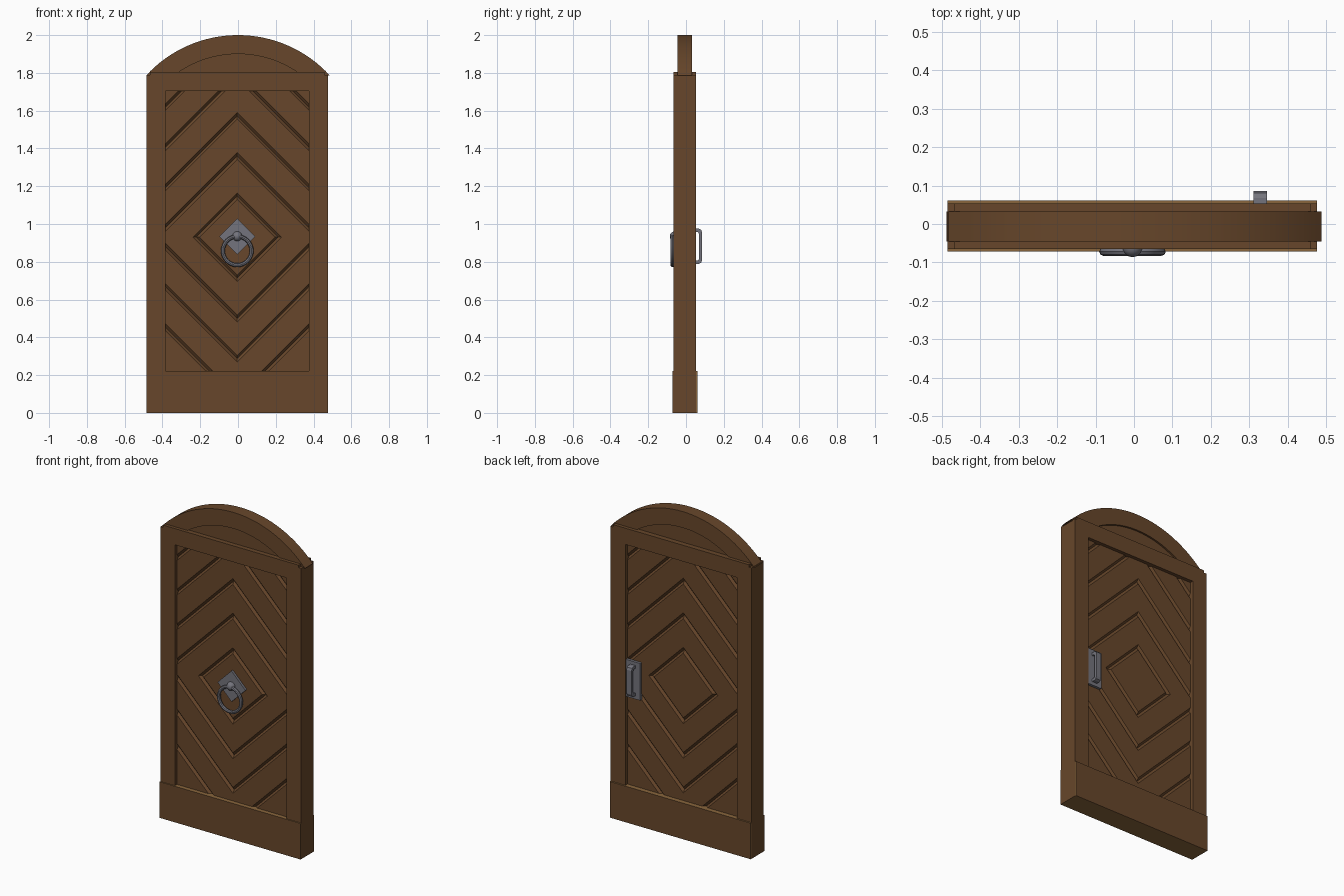
import bpy, bmesh, math
from mathutils import Vector

if "Cube" in bpy.data.objects:
    bpy.data.objects.remove(bpy.data.objects["Cube"])

CX = -0.004                       # door centre line
CZ = 0.93                         # centre of the diamond pattern
X0, X1 = 0.380, 0.480             # panel half width, door half width
Z0, Z1 = 0.222, 1.705             # panel bottom and top


def material(name, rgb):
    m = bpy.data.materials.new(name)
    m.diffuse_color = (*rgb, 1)
    m.use_nodes = True
    m.node_tree.nodes["Principled BSDF"].inputs["Base Color"].default_value = m.diffuse_color
    return m


wood = material("brown wood", (0.136, 0.062, 0.0235))
light_wood = material("light wood", (0.25, 0.13, 0.045))
iron = material("grey iron", (0.175, 0.175, 0.205))


def finish(name, bm, mat):
    bmesh.ops.recalc_face_normals(bm, faces=bm.faces)
    me = bpy.data.meshes.new(name)
    bm.to_mesh(me)
    bm.free()
    me.materials.append(mat)
    ob = bpy.data.objects.new(name, me)
    bpy.context.collection.objects.link(ob)
    return ob


def prism(name, pts, vec, mat):
    """Extrude a closed 3D outline along vec."""
    bm = bmesh.new()
    f = bm.faces.new([bm.verts.new(p) for p in pts])
    r = bmesh.ops.extrude_face_region(bm, geom=[f])
    bmesh.ops.translate(bm, vec=vec, verts=[v for v in r["geom"] if isinstance(v, bmesh.types.BMVert)])
    return finish(name, bm, mat)


def box(name, x, y, z, mat):
    pts = [(x[0], y[0], z[0]), (x[1], y[0], z[0]), (x[1], y[0], z[1]), (x[0], y[0], z[1])]
    return prism(name, pts, (0, y[1] - y[0], 0), mat)


def smooth(ob):
    bpy.ops.object.select_all(action='DESELECT')
    ob.select_set(True)
    bpy.context.view_layer.objects.active = ob
    bpy.ops.object.shade_smooth_by_angle(angle=math.radians(40))


# frame: two posts, top rail, kick board
FY = (-0.065, 0.053)
for side, name in ((-1, "left_post"), (1, "right_post")):
    box(name, sorted((CX + side * X0, CX + side * X1)), FY, (Z0, 1.79), wood)
box("top_rail", (CX - X0, CX + X0), FY, (Z1, 1.805), wood)
for side, name in ((-1, "left_rail_end"), (1, "right_rail_end")):
    box(name, sorted((CX + side * X0, CX + side * 0.463)), FY, (1.79, 1.805), wood)

# kick board in two layers: light wood on top and bottom edges and on the back layer's ends
for name, y in (("kick_board", (-0.071, 0.053)), ("back_kick_plate", (0.053, 0.0615))):
    kick = box(name, (CX - X1, CX + X1), y, (0, Z0), wood)
    kick.data.materials.append(light_wood)
    for p in kick.data.polygons:
        if abs(p.normal.z) > 0.5 or (name == "back_kick_plate" and abs(p.normal.x) > 0.5):
            p.material_index = 1


# panel with concentric diamond V grooves, one quadrant at a time
def panel(name, y, inward):
    bm = bmesh.new()
    for sx in (-1, 1):
        for sz, h, count in ((1, Z1 - CZ, 5), (-1, CZ - Z0, 4)):
            q = bmesh.new()
            q.faces.new([q.verts.new(p) for p in ((0, 0, 0), (X0, 0, 0), (X0, 0, h), (0, 0, h))])
            mids = [0.217 + 0.213 * i for i in range(count)]
            for k in mids:
                for d in (k - 0.018, k, k + 0.018):
                    bmesh.ops.bisect_plane(q, geom=q.verts[:] + q.edges[:] + q.faces[:],
                                           plane_co=(d, 0, 0), plane_no=Vector((1, 0, 1)).normalized())
            for v in q.verts:
                groove = any(abs(v.co.x + v.co.z - k) < 1e-4 for k in mids)
                v.co = (CX + sx * v.co.x, y + inward * 0.013 * groove, CZ + sz * v.co.z)
            me = bpy.data.meshes.new("quadrant")
            q.to_mesh(me)
            q.free()
            bm.from_mesh(me)
            bpy.data.meshes.remove(me)
    bmesh.ops.remove_doubles(bm, verts=bm.verts, dist=1e-4)
    ob = finish(name, bm, wood)
    # front faces -y, back faces +y
    if ob.data.polygons[0].normal.y * inward > 0:
        ob.data.flip_normals()


panel("front_panel", -0.044, 1)
panel("back_panel", 0.032, -1)


# arched top: outer band and slightly recessed infill
def arc(r, zc, z_end, n=32):
    a = math.acos((z_end - zc) / r)
    return [(r * math.sin(-a + 2 * a * i / n), zc + r * math.cos(-a + 2 * a * i / n)) for i in range(n + 1)]


ZC, RO, RI = 1.34, 0.66, 0.56
outer = arc(RO, ZC, 1.785)
inner = arc(RI, ZC, 1.79)
smooth(prism("arch_band", [(x, -0.045, z) for x, z in outer + inner[::-1]], (0, 0.077, 0), wood))
smooth(prism("arch_infill", [(x, -0.036, z) for x, z in inner], (0, 0.057, 0), wood))

# knocker: diamond plate, knob, ring
h = 0.095
prism("knocker_plate", [(CX + a * h, -0.058, CZ + 0.003 + b * h) for a, b in ((0, 1), (1, 0), (0, -1), (-1, 0))],
      (0, 0.015, 0), iron)
bpy.ops.mesh.primitive_uv_sphere_add(segments=20, ring_count=12, radius=0.026, location=(CX, -0.06, 0.935))
knob = bpy.context.object
bpy.ops.mesh.primitive_torus_add(major_segments=32, minor_segments=8, major_radius=0.076, minor_radius=0.0105,
                                 location=(CX, -0.072, 0.858), rotation=(math.radians(90), 0, 0))
ring = bpy.context.object
for ob, name in ((knob, "knocker_knob"), (ring, "knocker_ring")):
    ob.name = name
    ob.data.materials.append(iron)
    smooth(ob)

# back pull handle: plate and bent bar
box("handle_plate", (0.279, 0.376), (0.03, 0.048), (0.768, 0.996), iron)
half = [(0.04, 0.093), (0.068, 0.093), (0.08, 0.087), (0.086, 0.073)]
half_in = [(0.069, 0.066), (0.064, 0.075), (0.04, 0.075)]
top = half + [(y, -z) for y, z in half[::-1]]
back = [(y, -z) for y, z in half_in[::-1]] + half_in
prism("pull_handle", [(0.311, y, 0.882 + z) for y, z in top + back], (0.034, 0, 0), iron)
